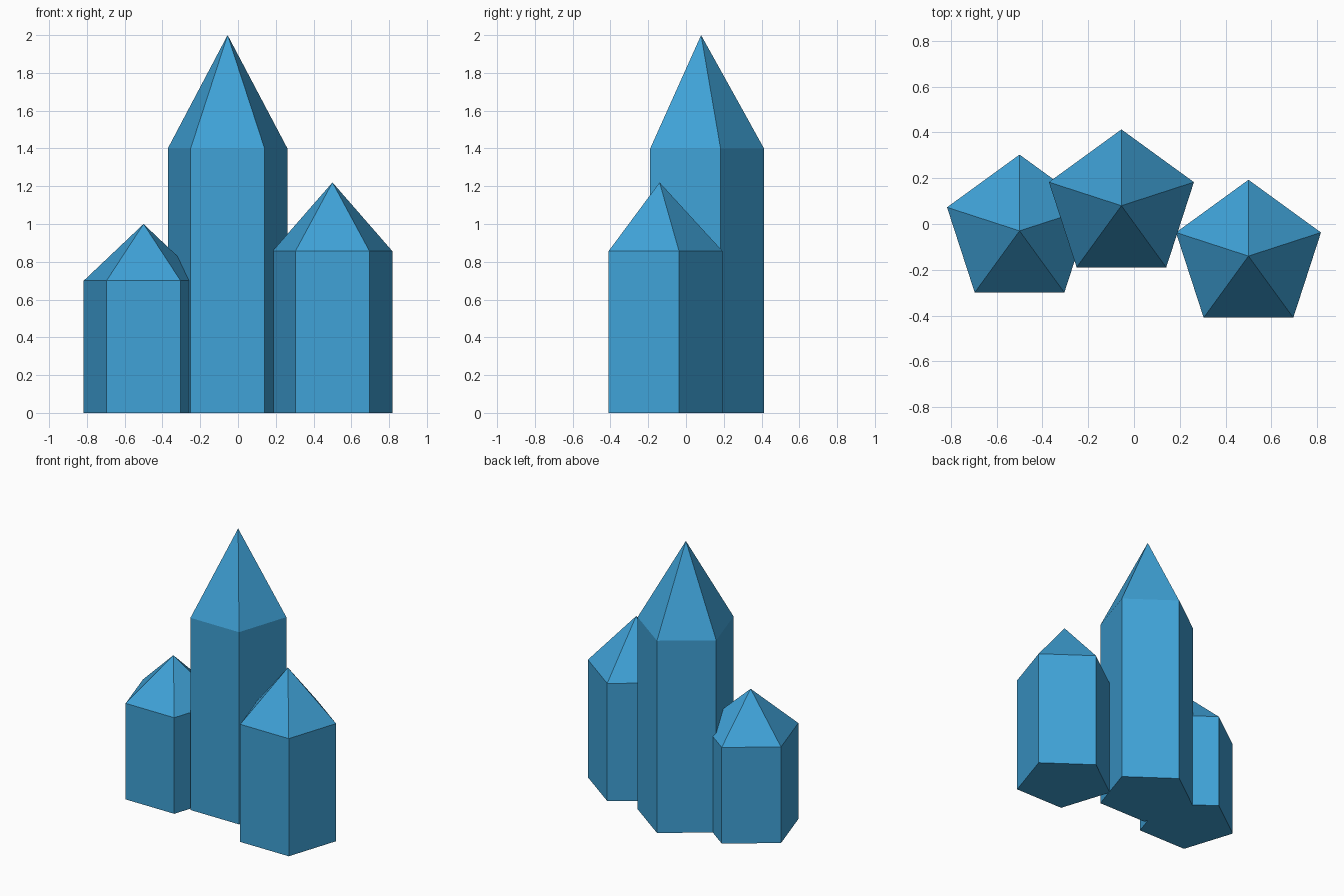
import bpy, bmesh
from math import sin, cos, tau

if "Cube" in bpy.data.objects:
    bpy.data.objects.remove(bpy.data.objects["Cube"])

SIDES, RADIUS = 5, 0.333

blue = bpy.data.materials.new("crystal_blue")
blue.diffuse_color = (0.05, 0.36, 0.68, 1)
blue.use_nodes = True
blue.node_tree.nodes["Principled BSDF"].inputs["Base Color"].default_value = blue.diffuse_color


def crystal(name, x, y, shoulder, tip):
    """Pentagonal prism capped by a pyramid, one corner pointing to +y."""
    bm = bmesh.new()
    ring = [(RADIUS * sin(tau * i / SIDES), RADIUS * cos(tau * i / SIDES))
            for i in range(SIDES)]
    low = [bm.verts.new((px, py, 0)) for px, py in ring]
    high = [bm.verts.new((px, py, shoulder)) for px, py in ring]
    apex = bm.verts.new((0, 0, tip))
    bm.faces.new(low)
    for i in range(SIDES):
        j = (i + 1) % SIDES
        bm.faces.new((low[i], low[j], high[j], high[i]))
        bm.faces.new((high[i], high[j], apex))
    bmesh.ops.recalc_face_normals(bm, faces=bm.faces[:])
    mesh = bpy.data.meshes.new(name)
    bm.to_mesh(mesh)
    bm.free()
    mesh.materials.append(blue)
    obj = bpy.data.objects.new(name, mesh)
    obj.location = (x, y, 0)
    bpy.context.collection.objects.link(obj)


# Tall centre crystal with a shorter one on each side
crystal("tall_crystal", -0.055, 0.08, 1.40, 2.00)
crystal("right_crystal", 0.50, -0.14, 0.857, 1.22)
crystal("left_crystal", -0.50, -0.03, 0.70, 1.00)
